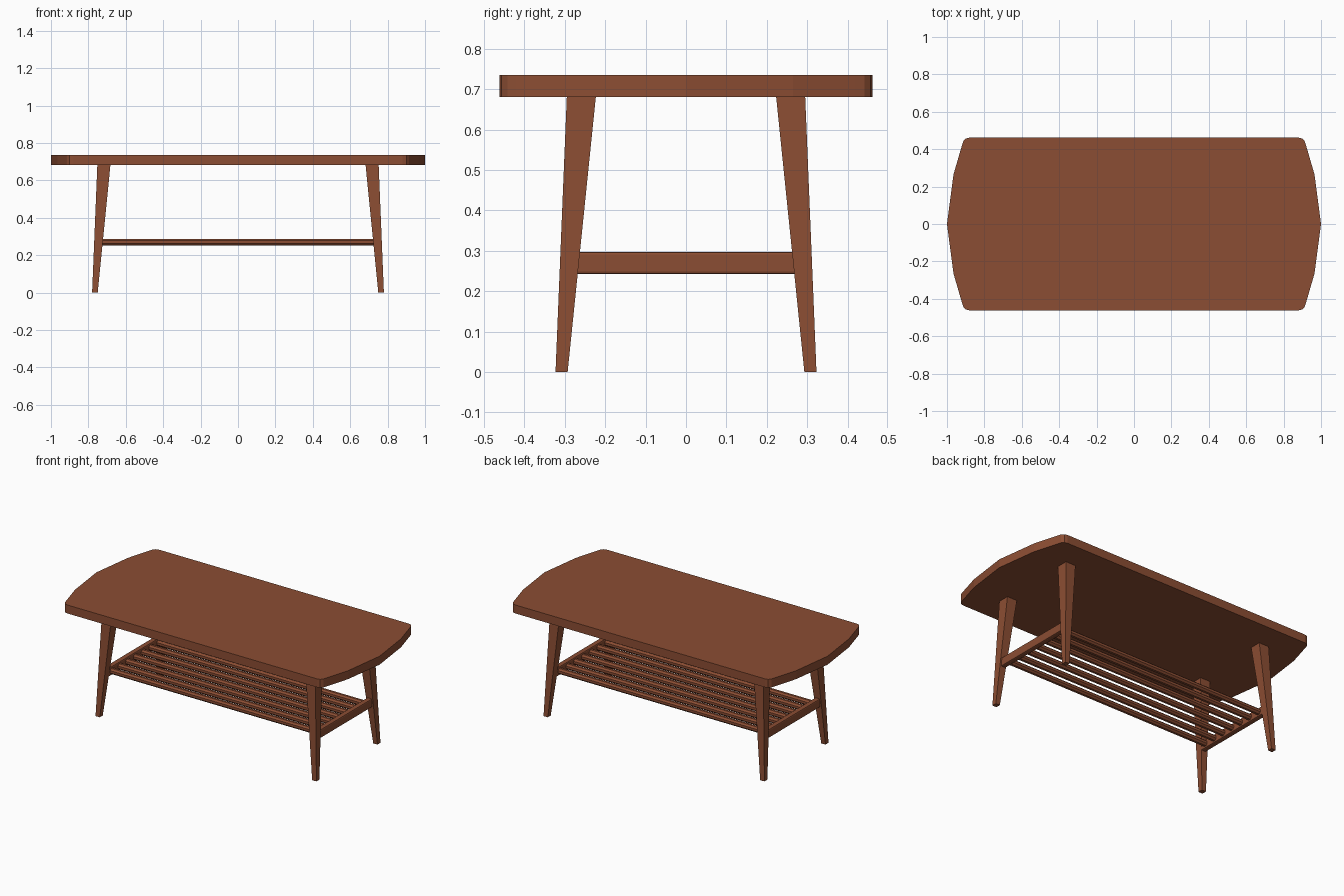
import bpy, bmesh, math
from mathutils import Vector

if "Cube" in bpy.data.objects:
    bpy.data.objects.remove(bpy.data.objects["Cube"])

wood = bpy.data.materials.new("warm brown wood")
wood.diffuse_color = (0.26, 0.075, 0.033, 1)
wood.use_nodes = True
wood.node_tree.nodes["Principled BSDF"].inputs["Base Color"].default_value = wood.diffuse_color


def finish(name, bm):
    bmesh.ops.recalc_face_normals(bm, faces=bm.faces)
    me = bpy.data.meshes.new(name)
    bm.to_mesh(me)
    bm.free()
    me.materials.append(wood)
    ob = bpy.data.objects.new(name, me)
    bpy.context.collection.objects.link(ob)
    return ob


def loft(name, a, b):
    """Solid between two matching rings of points."""
    bm = bmesh.new()
    ra = [bm.verts.new(p) for p in a]
    rb = [bm.verts.new(p) for p in b]
    n = len(a)
    for i in range(n):
        j = (i + 1) % n
        bm.faces.new((ra[i], ra[j], rb[j], rb[i]))
    bm.faces.new(ra[::-1])
    bm.faces.new(rb)
    return finish(name, bm)


# Table top: bowed ends with small rounded corners
quarter = [(1.0, 0), (0.965, 0.265), (0.92, 0.42), (0.913, 0.442), (0.90, 0.457), (0.88, 0.462)]
right = [(x, -y) for x, y in quarter[:0:-1]] + quarter
outline = right + [(-x, y) for x, y in quarter[::-1]] + [(-x, -y) for x, y in quarter[1:]]
loft("table_top", [(x, y, 0.681) for x, y in outline], [(x, y, 0.735) for x, y in outline])


# Legs: tapered, splayed outward in both directions
def rect(x0, x1, y0, y1, z):
    return [(x0, y0, z), (x1, y0, z), (x1, y1, z), (x0, y1, z)]


for sx, side in ((-1, "left"), (1, "right")):
    for sy, end in ((-1, "front"), (1, "back")):
        loft(f"{end}_{side}_leg",
             rect(sx * 0.75, sx * 0.78, sy * 0.293, sy * 0.323, 0),
             rect(sx * 0.682, sx * 0.752, sy * 0.223, sy * 0.295, 0.683))

    # End rail joining each pair of legs
    bm = bmesh.new()
    bmesh.ops.create_cube(bm, size=1)
    for v in bm.verts:
        v.co = Vector((sx * 0.743 + v.co.x * 0.034, v.co.y * 0.56, 0.27 + v.co.z * 0.055))
    long_edges = [e for e in bm.edges if abs(e.verts[0].co.y - e.verts[1].co.y) > 0.1]
    bmesh.ops.bevel(bm, geom=long_edges, offset=0.007, segments=2, profile=0.5, affect='EDGES')
    finish(f"{side}_shelf_rail", bm)

# Shelf slats: round rods running between the rails
COUNT = 7
for i in range(COUNT):
    y = -0.235 + 0.47 * i / (COUNT - 1)
    ring = [(y + 0.019 * math.cos(math.tau * (k + 0.5) / 8),
             0.27 + 0.019 * math.sin(math.tau * (k + 0.5) / 8)) for k in range(8)]
    loft(f"shelf_slat_{i + 1}", [(-0.74, a, b) for a, b in ring], [(0.74, a, b) for a, b in ring])
